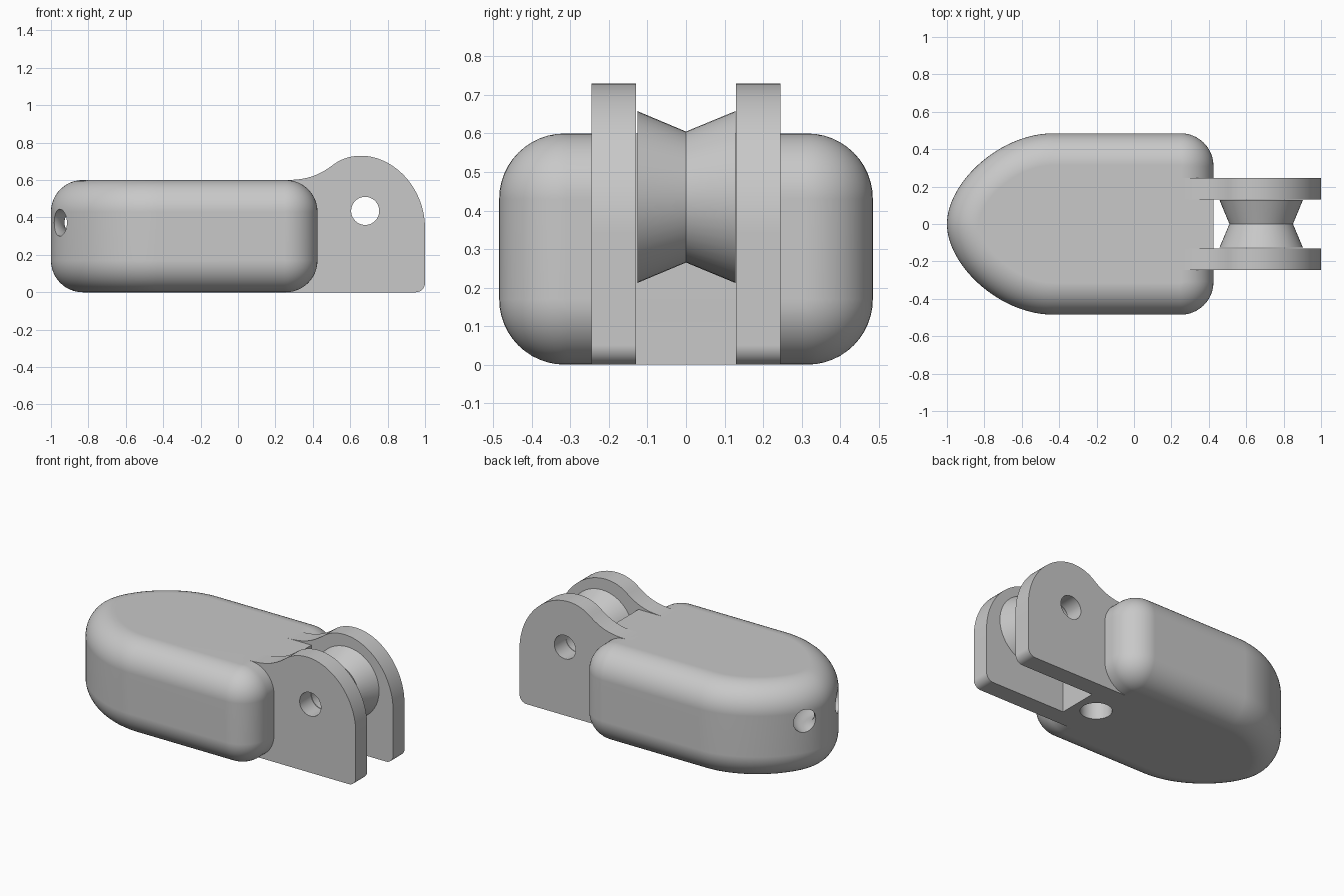
import bpy
import bmesh
import math
from mathutils import Vector, Matrix
from mathutils.geometry import interpolate_bezier

cube = bpy.data.objects.get("Cube")
if cube:
    bpy.data.objects.remove(cube, do_unlink=True)

GREY = (0.58, 0.58, 0.58, 1)
grey = bpy.data.materials.new("light grey")
grey.use_nodes = True
grey.diffuse_color = GREY
grey.node_tree.nodes["Principled BSDF"].inputs["Base Color"].default_value = GREY


def make_object(name, bm):
    bmesh.ops.recalc_face_normals(bm, faces=bm.faces)
    mesh = bpy.data.meshes.new(name)
    bm.to_mesh(mesh)
    bm.free()
    mesh.materials.append(grey)
    obj = bpy.data.objects.new(name, mesh)
    bpy.context.collection.objects.link(obj)
    return obj


def loft(name, rings, caps=True, closed=False):
    """Skin a list of closed rings of points."""
    bm = bmesh.new()
    loops = [[bm.verts.new(p) for p in ring] for ring in rings]
    pairs = list(zip(loops, loops[1:]))
    if closed:
        pairs.append((loops[-1], loops[0]))
    for a, b in pairs:
        for i in range(len(a)):
            j = (i + 1) % len(a)
            bm.faces.new((a[i], a[j], b[j], b[i]))
    if caps and not closed:
        bm.faces.new(loops[0])
        bm.faces.new(loops[-1])
    return make_object(name, bm)


def circle(radius, count=48):
    steps = [math.tau * i / count for i in range(count)]
    return [(radius * math.cos(t), radius * math.sin(t)) for t in steps]


def combine(obj, other, operation):
    """Boolean with a helper solid, which is then removed."""
    mod = obj.modifiers.new(operation, "BOOLEAN")
    mod.operation = operation
    mod.solver = "EXACT"
    mod.object = other
    activate(obj)
    bpy.ops.object.modifier_apply(modifier=mod.name)
    bpy.data.objects.remove(other, do_unlink=True)


def activate(obj):
    bpy.ops.object.select_all(action="DESELECT")
    obj.select_set(True)
    bpy.context.view_layer.objects.active = obj


def smooth(obj):
    activate(obj)
    bpy.ops.object.shade_smooth_by_angle(angle=math.radians(30))
    mod = obj.modifiers.new("even shading", "WEIGHTED_NORMAL")
    mod.keep_sharp = True


def bezier(points, count):
    return interpolate_bezier(*[Vector((x, y, 0)) for x, y in points], count)


# Body plan: pointed round nose, straight sides, round rear corners
HEIGHT, HALF, FILLET, CORNER, REAR = 0.6, 0.485, 0.17, 0.175, 0.425
half = bezier([(-1, 0), (-1, 0.22), (-0.72, HALF), (-0.43, HALF)], 28)
for i in range(13):
    t = math.pi / 2 * (1 - i / 12)
    half.append(Vector((REAR - CORNER + CORNER * math.cos(t),
                        HALF - CORNER + CORNER * math.sin(t), 0)))
plan = half + [Vector((p.x, -p.y, 0)) for p in reversed(half[1:])]


def inward(points, i):
    p = points[i]
    a = (p - points[i - 1]).normalized()
    b = (points[(i + 1) % len(points)] - p).normalized()
    t = (a + b).normalized()
    return Vector((t.y, -t.x, 0))


normals = [inward(plan, i) for i in range(len(plan))]

# Body: the plan lofted with a rounded edge at bottom and top
section = []
for i in range(13):
    t = math.pi / 2 * i / 12
    section.append((FILLET * (1 - math.sin(t)), FILLET * (1 - math.cos(t))))
section += [(inset, HEIGHT - z) for inset, z in reversed(section)]
body = loft("body", [[p + n * inset + Vector((0, 0, z))
                      for p, n in zip(plan, normals)] for inset, z in section])

# Square web between the cheeks
bm = bmesh.new()
bmesh.ops.create_cube(bm, size=1)
bmesh.ops.scale(bm, vec=(0.265, 0.27, HEIGHT), verts=bm.verts)
bmesh.ops.translate(bm, vec=(REAR - 0.1325, 0, HEIGHT / 2), verts=bm.verts)
combine(body, make_object("web", bm), "UNION")

# Blind hole in the underside
combine(body, loft("underside_cutter", [
    [(0.285 + x, y, z) for x, y in circle(0.093)] for z in (-0.1, 0.25)]), "DIFFERENCE")

# Curved cord tunnel through the nose
tunnel = []
for a, b in circle(0.19, 64):
    spoke = Vector((a, b, 0)).normalized()
    tunnel.append([Vector((-1.046 + a, b, 0.372 + v)) + spoke * u
                   for u, v in circle(0.072, 32)])
combine(body, loft("tunnel_cutter", tunnel, closed=True), "DIFFERENCE")
smooth(body)

# Cheek profile: swept shoulder, domed top, upright end with a small round corner
AXLE_X, AXLE_Z, BORE = 0.68, 0.435, 0.075
profile = [Vector((0.2, 0, 0)), Vector((0.2, HEIGHT, 0))]
profile += bezier([(0.25, HEIGHT), (0.37, HEIGHT), (0.43, 0.625), (0.5, 0.675)], 14)
profile += bezier([(0.5, 0.675), (0.59, 0.75), (0.72, 0.745), (0.82, 0.68)], 18)[1:]
profile += bezier([(0.82, 0.68), (0.93, 0.61), (1, 0.48), (1, 0.34)], 18)[1:]
for i in range(9):
    t = math.pi / 2 * i / 8
    profile.append(Vector((0.95 + 0.05 * math.cos(t), 0.05 - 0.05 * math.sin(t), 0)))


def axle_ring(radius, y):
    return [(AXLE_X + u, y, AXLE_Z + v) for u, v in circle(radius)]


for name, side in (("front_cheek", -1), ("back_cheek", 1)):
    cheek = loft(name, [[(p.x, side * y, p.y) for p in profile] for y in (0.13, 0.245)])
    combine(cheek, loft("bore_cutter", [axle_ring(BORE, side * y)
                                        for y in (0.05, 0.3)]), "DIFFERENCE")
    smooth(cheek)

# Grooved roller with an open bore
roller = loft("roller", [axle_ring(r, y) for r, y in (
    (BORE, -0.126), (0.223, -0.126), (0.17, 0), (0.223, 0.128), (BORE, 0.128))],
    closed=True)
activate(roller)
bpy.ops.object.shade_smooth_by_angle(angle=math.radians(20))
